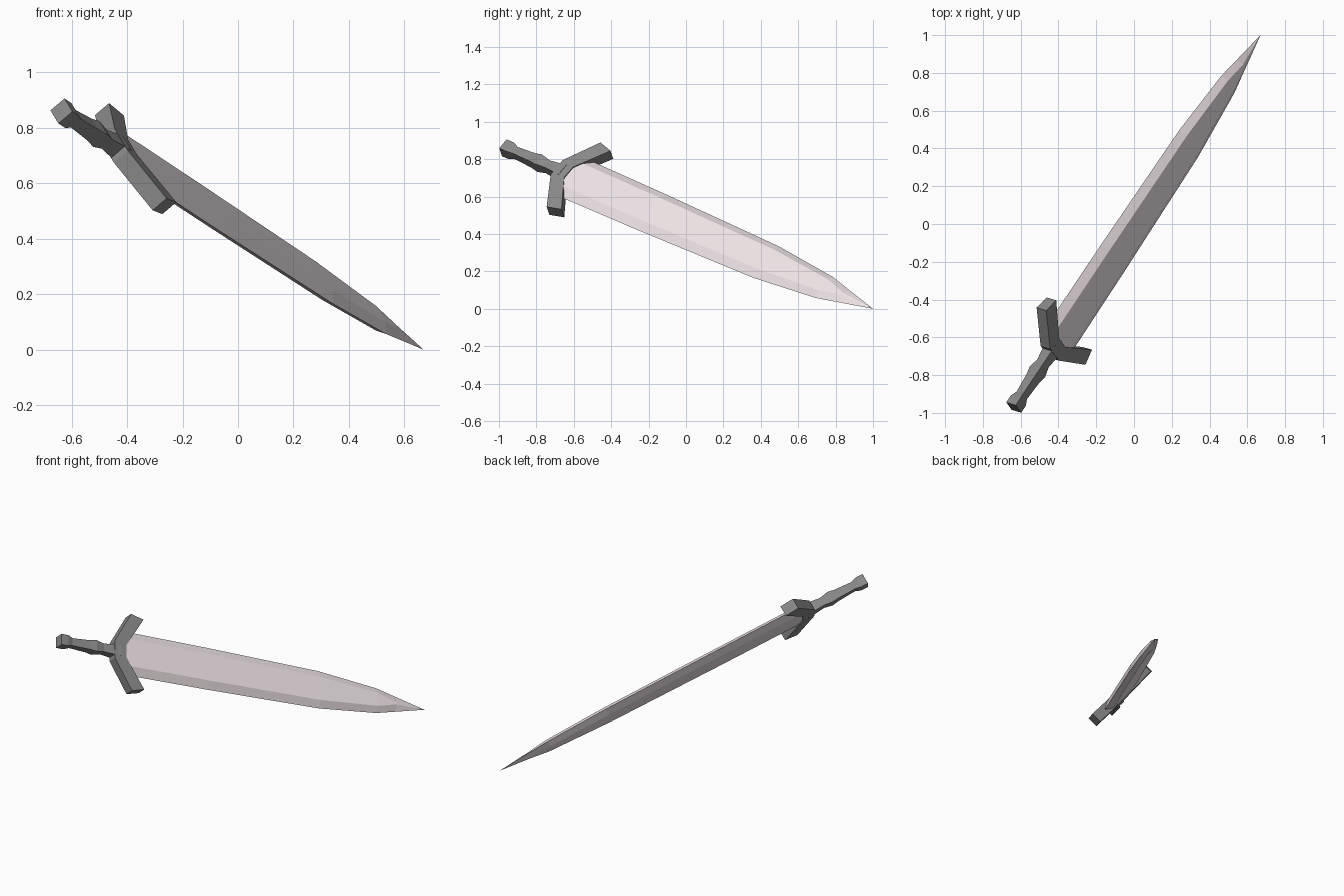
import bpy
from mathutils import Vector, Matrix

if "Cube" in bpy.data.objects:
    bpy.data.objects.remove(bpy.data.objects["Cube"])

# Sword frame: origin at the tip, D along the blade, W across it, N out of its flat
D = Vector((0.519, 0.783, -0.342)).normalized()
W = Vector((-0.408, 0.601, 0.687))
W = (W - D * W.dot(D)).normalized()
N = D.cross(W)
FRAME = Matrix.Translation((0.67, 1.0, 0.0)) @ Matrix((D, W, N)).transposed().to_4x4()


def material(name, rgb):
    m = bpy.data.materials.new(name)
    m.diffuse_color = (*rgb, 1)
    m.use_nodes = True
    m.node_tree.nodes["Principled BSDF"].inputs["Base Color"].default_value = m.diffuse_color
    return m


def loft(name, rings, mat, tip=None):
    """Skin equal-sized rings of (s, t, n) points; close with caps or a tip point."""
    k = len(rings[0])
    verts = [FRAME @ Vector(p) for r in rings for p in r]
    faces = [tuple(range(k))]
    for i in range(len(rings) - 1):
        for j in range(k):
            a, b = i * k + j, i * k + (j + 1) % k
            faces.append((a, b, b + k, a + k))
    last = (len(rings) - 1) * k
    if tip is None:
        faces.append(tuple(range(last, last + k)))
    else:
        verts.append(FRAME @ Vector(tip))
        faces += [(last + j, last + (j + 1) % k, len(verts) - 1) for j in range(k)]
    me = bpy.data.meshes.new(name)
    me.from_pydata(verts, [], faces)
    ob = bpy.data.objects.new(name, me)
    bpy.context.collection.objects.link(ob)
    me.materials.append(mat)
    # consistent outward normals
    bpy.context.view_layer.objects.active = ob
    ob.select_set(True)
    bpy.ops.object.mode_set(mode='EDIT')
    bpy.ops.mesh.select_all(action='SELECT')
    bpy.ops.mesh.normals_make_consistent(inside=False)
    bpy.ops.object.mode_set(mode='OBJECT')
    ob.select_set(False)
    return ob


steel = material("pale_steel", (0.85, 0.77, 0.79))
iron = material("dark_iron", (0.25, 0.25, 0.25))

# Blade: hexagonal section (s, edge half width, flat half width, half thickness)
blade = [(-2.09, 0.14, 0.088, 0.028), (-1.5, 0.135, 0.085, 0.028),
         (-0.73, 0.12, 0.075, 0.027), (-0.333, 0.08, 0.042, 0.024),
         (-0.2, 0.048, 0.006, 0.018)]
loft("blade", [[(s, e, 0), (s, f, h), (s, -f, h), (s, -e, 0), (s, -f, -h), (s, f, -h)]
               for s, e, f, h in blade], steel, tip=(0, 0, 0))

# Guard: square bar swept forward at both ends (inner s, t, outer s, t), mirrored
arm = [(-1.95, 0.225, -2.035, 0.247), (-2.07, 0.04, -2.15, 0.055)]
bar = arm + [(a, -b, c, -d) for a, b, c, d in reversed(arm)]
g = 0.034
loft("guard", [[(a, b, g), (a, b, -g), (c, d, -g), (c, d, g)] for a, b, c, d in bar], iron)

# Grip with waisted square profile and flared pommel (s, half width)
grip = [(-2.517, 0.034), (-2.47, 0.034), (-2.435, 0.024), (-2.32, 0.029),
        (-2.275, 0.035), (-2.22, 0.026), (-2.11, 0.036)]
loft("grip", [[(s, r, r), (s, -r, r), (s, -r, -r), (s, r, -r)] for s, r in grip], iron)
